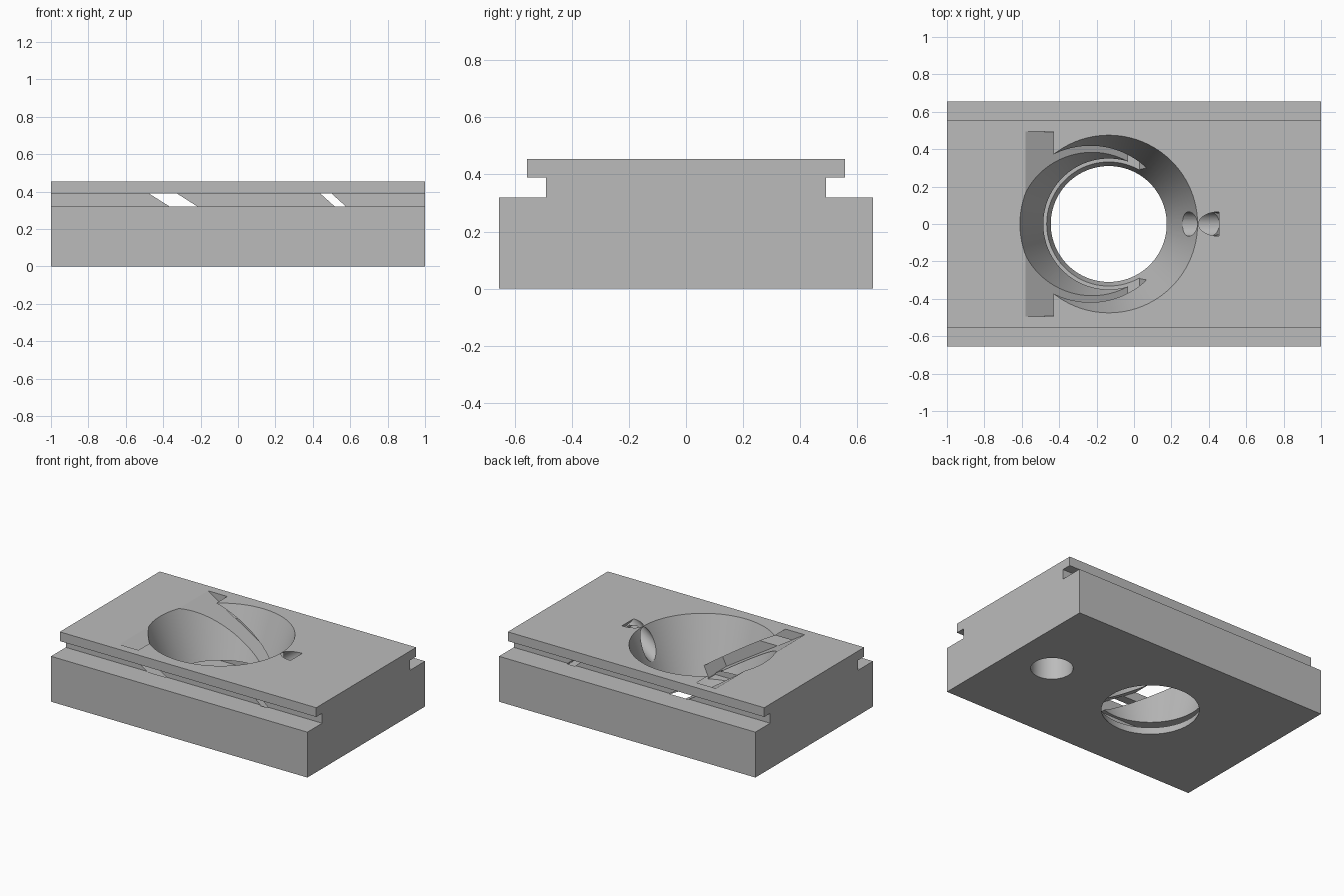
import bpy, bmesh, math
from mathutils import Vector, Matrix

cube = bpy.data.objects.get("Cube")
if cube:
    bpy.data.objects.remove(cube, do_unlink=True)

grey = bpy.data.materials.new("plain_grey")
grey.use_nodes = True
GREY = (0.5, 0.5, 0.5, 1)
grey.diffuse_color = GREY
grey.node_tree.nodes["Principled BSDF"].inputs["Base Color"].default_value = GREY


def add_object(name, bm):
    bmesh.ops.recalc_face_normals(bm, faces=bm.faces)
    mesh = bpy.data.meshes.new(name)
    bm.to_mesh(mesh)
    bm.free()
    mesh.materials.append(grey)
    obj = bpy.data.objects.new(name, mesh)
    bpy.context.collection.objects.link(obj)
    return obj


def prism(name, profile, half, along):
    """Extrude a (horizontal, z) profile symmetrically along x or y."""
    def place(h, z):
        return (-half, h, z) if along == "x" else (h, -half, z)
    bm = bmesh.new()
    face = bm.faces.new([bm.verts.new(place(h, z)) for h, z in profile])
    ext = bmesh.ops.extrude_face_region(bm, geom=[face])
    step = Vector((2 * half, 0, 0)) if along == "x" else Vector((0, 2 * half, 0))
    verts = [g for g in ext["geom"] if isinstance(g, bmesh.types.BMVert)]
    bmesh.ops.translate(bm, verts=verts, vec=step)
    return add_object(name, bm)


def frustum(name, start, end, r1, r2, sides):
    """Round cutter between two points."""
    a, b = Vector(start), Vector(end)
    turn = (b - a).to_track_quat("Z", "Y").to_matrix().to_4x4()
    bm = bmesh.new()
    bmesh.ops.create_cone(bm, cap_ends=True, segments=sides, radius1=r1, radius2=r2,
                          depth=(b - a).length, matrix=Matrix.Translation((a + b) / 2) @ turn)
    return add_object(name, bm)


# Block with a groove along each long side
H = 0.455
half_profile = [(0.655, 0), (0.655, 0.32), (0.49, 0.32), (0.49, 0.39), (0.557, 0.39), (0.557, H)]
profile = half_profile + [(-y, z) for y, z in reversed(half_profile)]
block = prism("grooved_block", profile, 1.0, "x")

# Tapered main hole, running slightly past both faces
CX, taper, over = -0.135, (0.475 - 0.31) / H, 0.05
main_hole = frustum("main_hole", (CX, 0, -over), (CX, 0, H + over),
                    0.31 - taper * over, 0.475 + taper * over, 96)

# Sloping blade slot, open at the top
RUN = 1.58
def slope_x(x_top, z):
    return x_top + (H - z) * RUN
blade_slot = prism("blade_slot", [(slope_x(-0.58, 0.5), 0.5), (slope_x(-0.43, 0.5), 0.5),
                                  (slope_x(-0.43, 0.14), 0.14), (0.03, 0.07)], 0.495, "y")

# Shallow relief low in the main hole
relief = prism("relief_slot", [(-0.53, 0.06), (0.03, 0.06), (0.03, 0.11), (-0.53, 0.11)], 0.37, "y")

# Sloping nut slot open into the side grooves
nut_slot = prism("nut_slot", [(0.415, 0.412), (0.475, 0.412), (0.655, 0.25), (0.595, 0.25)], 0.5, "y")

# Tilted screw hole from the main hole up through the top
tilt = math.radians(36)
tip = Vector((0.455, 0, H))
screw_hole = frustum("screw_hole", tip - 0.38 * Vector((math.cos(tilt), 0, math.sin(tilt))),
                     tip, 0.065, 0.065, 32)

# Round pocket in the underside
pocket = frustum("bottom_pocket", (0.68, 0, -0.05), (0.68, 0, 0.2), 0.135, 0.135, 48)

bpy.context.view_layer.objects.active = block
block.select_set(True)
for cutter in (main_hole, blade_slot, relief, nut_slot, screw_hole, pocket):
    cutter.hide_render = True
    mod = block.modifiers.new(cutter.name, "BOOLEAN")
    mod.operation = "DIFFERENCE"
    mod.solver = "EXACT"
    mod.object = cutter
    bpy.ops.object.modifier_apply(modifier=mod.name)
    bpy.data.objects.remove(cutter, do_unlink=True)

bpy.ops.object.shade_smooth_by_angle(angle=math.radians(25))
